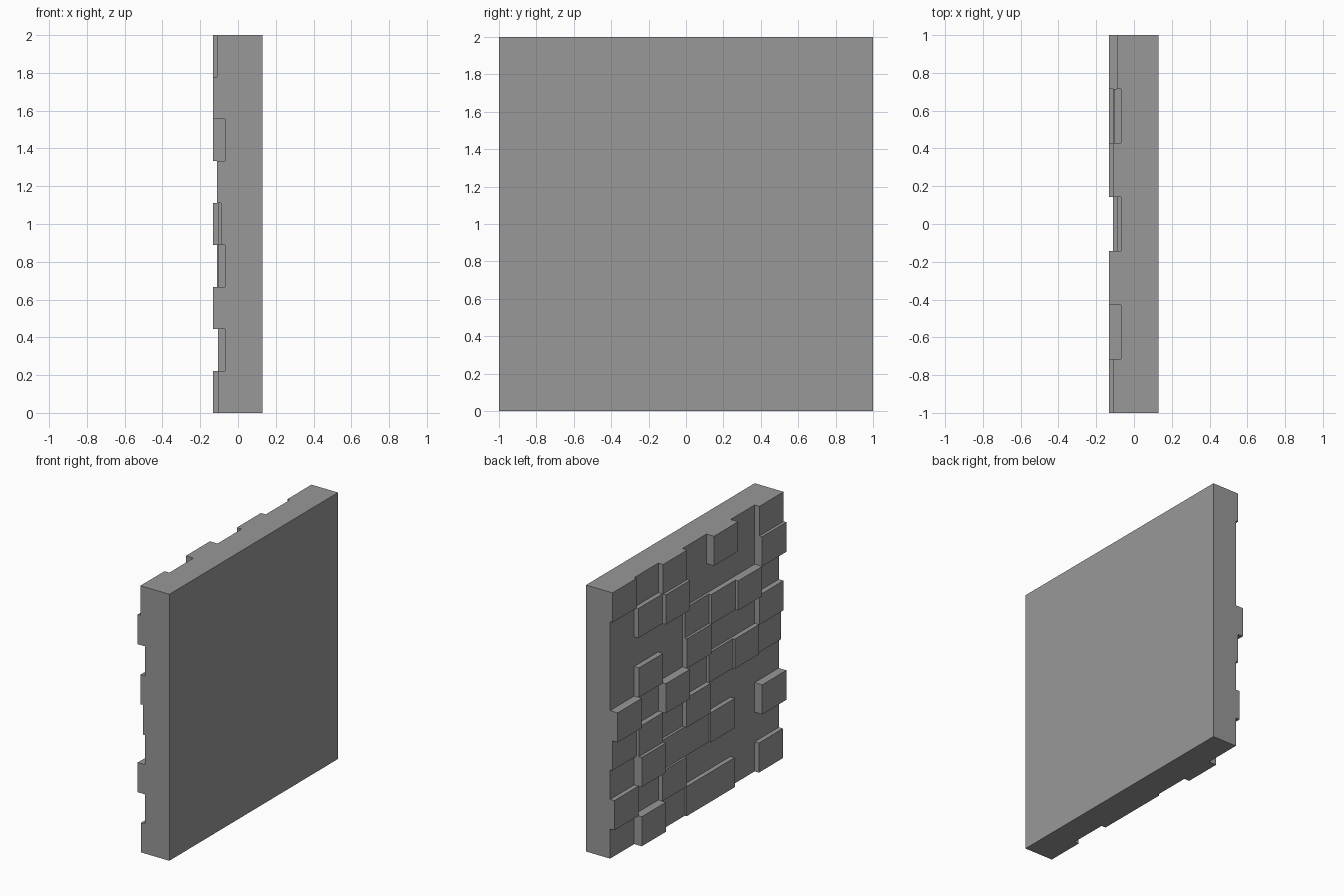
import bpy, bmesh

if "Cube" in bpy.data.objects:
    bpy.data.objects.remove(bpy.data.objects["Cube"])

# Relief of each cell: rows run from top to bottom, columns from +y to -y
LEVEL = {'a': -0.07, 'b': -0.09, 'c': -0.105, 'e': -0.11, 'd': -0.133}
ROWS = ["baeadae",
        "acdaaad",
        "aaabeda",
        "aeaeaae",
        "dadabcb",
        "beacaaa",
        "adbbcad",
        "cacaaaa",
        "adbccac"]
NY, NZ = 7, 9
BACK = 0.13


def depth(r, k):
    return LEVEL[ROWS[r][k]]


def y_at(k):
    return 1 - 2 * k / NY


def z_at(r):
    return 2 - 2 * r / NZ


bm = bmesh.new()


def quad(*pts):
    bm.faces.new([bm.verts.new(p) for p in pts])


# Stepped face: one square per cell plus the risers between neighbours
for r in range(NZ):
    for k in range(NY):
        x = depth(r, k)
        y0, y1, z0, z1 = y_at(k), y_at(k + 1), z_at(r), z_at(r + 1)
        quad((x, y0, z0), (x, y1, z0), (x, y1, z1), (x, y0, z1))
        xl = depth(r, k - 1) if k else BACK
        xt = depth(r - 1, k) if r else BACK
        if xl != x:
            quad((x, y0, z0), (xl, y0, z0), (xl, y0, z1), (x, y0, z1))
        if xt != x:
            quad((x, y0, z0), (xt, y0, z0), (xt, y1, z0), (x, y1, z0))
        # Outer side and underside of the slab
        if k == NY - 1:
            quad((x, y1, z0), (BACK, y1, z0), (BACK, y1, z1), (x, y1, z1))
        if r == NZ - 1:
            quad((x, y0, z1), (BACK, y0, z1), (BACK, y1, z1), (x, y1, z1))
        # Flat rear face
        quad((BACK, y0, z0), (BACK, y1, z0), (BACK, y1, z1), (BACK, y0, z1))

bmesh.ops.remove_doubles(bm, verts=bm.verts, dist=1e-4)
bmesh.ops.recalc_face_normals(bm, faces=bm.faces)
# Merge coplanar faces into clean large ones
bmesh.ops.dissolve_limit(bm, angle_limit=0.01, verts=bm.verts, edges=bm.edges)
bmesh.ops.recalc_face_normals(bm, faces=bm.faces)

mesh = bpy.data.meshes.new("block_wall_panel")
bm.to_mesh(mesh)
bm.free()
panel = bpy.data.objects.new("block_wall_panel", mesh)
bpy.context.collection.objects.link(panel)

# Dark grey stone colour
stone = bpy.data.materials.new("dark_stone")
stone.diffuse_color = (0.315, 0.315, 0.315, 1)
stone.use_nodes = True
stone.node_tree.nodes["Principled BSDF"].inputs["Base Color"].default_value = stone.diffuse_color
mesh.materials.append(stone)
